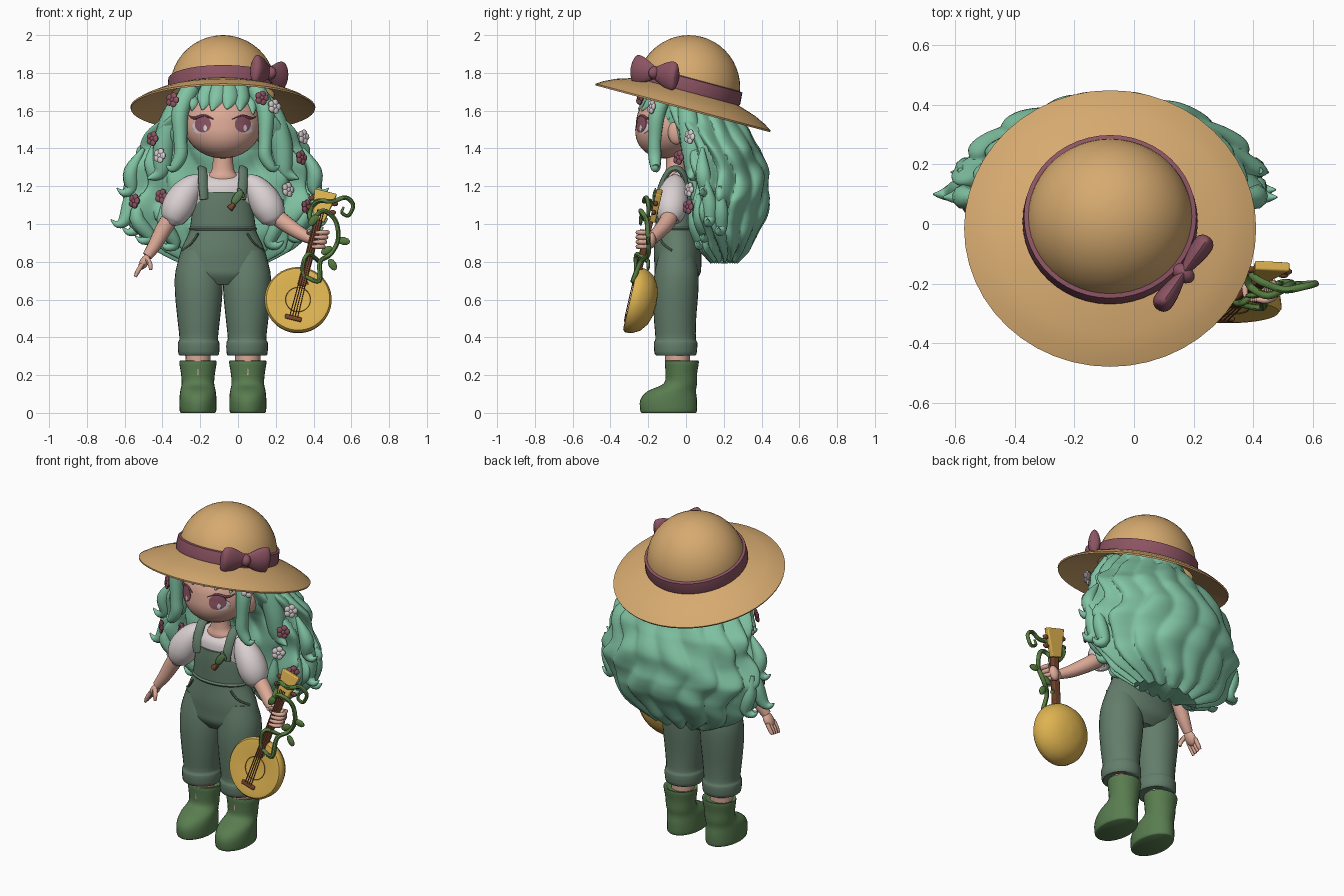
import bpy, bmesh, math
from math import sin, cos, pi, sqrt, radians
from mathutils import Matrix, Vector

if "Cube" in bpy.data.objects:
    bpy.data.objects.remove(bpy.data.objects["Cube"])

CX = -0.08          # body centre line
made = []


def material(name, rgb):
    m = bpy.data.materials.new(name)
    m.use_nodes = True
    m.diffuse_color = (*rgb, 1)
    m.node_tree.nodes["Principled BSDF"].inputs["Base Color"].default_value = (*rgb, 1)
    return m


STRAW = material("straw", (.67, .40, .16))
HAIR = material("mint hair", (.22, .55, .37))
DENIM = material("grey green cloth", (.125, .205, .145))
BOOT = material("boot green", (.10, .205, .08))
SKIN = material("skin", (.72, .40, .31))
WHITE = material("off white", (.70, .63, .64))
WINE = material("wine red", (.265, .088, .125))
GOLD = material("golden wood", (.73, .45, .08))
VINE = material("vine green", (.095, .205, .05))
BROWN = material("dark wood", (.18, .06, .025))


def finish(name, bm, mat, matrix=None):
    bmesh.ops.recalc_face_normals(bm, faces=bm.faces)
    if matrix:
        bm.transform(matrix)
    me = bpy.data.meshes.new(name)
    bm.to_mesh(me)
    bm.free()
    me.materials.append(mat)
    ob = bpy.data.objects.new(name, me)
    bpy.context.collection.objects.link(ob)
    made.append(ob)
    return ob


def skin_rings(name, rings, mat, matrix=None, loop=False):
    bm = bmesh.new()
    vs = [[bm.verts.new(p) for p in r] for r in rings]
    n = len(vs[0])
    for a, b in zip(vs, vs[1:] + ([vs[0]] if loop else [])):
        for i in range(n):
            j = (i + 1) % n
            bm.faces.new((a[i], a[j], b[j], b[i]))
    if not loop:
        bm.faces.new(vs[0])
        bm.faces.new(vs[-1])
    return finish(name, bm, mat, matrix)


def spline(pts, steps):
    """Catmull-Rom through tuples of any length."""
    out = []
    for i in range(len(pts) - 1):
        a, b, c, d = pts[max(i - 1, 0)], pts[i], pts[i + 1], pts[min(i + 2, len(pts) - 1)]
        for s in range(steps):
            t = s / steps
            out.append([q + .5 * t * (r - p + t * (2*p - 5*q + 4*r - w + t * (3*(q - r) + w - p)))
                        for p, q, r, w in zip(a, b, c, d)])
    return out + [list(pts[-1])]


def circle(n):
    return [2 * pi * i / n for i in range(n)]


def loft(name, cx, sections, mat, n=28, steps=3):
    """Stacked ellipses: (z, centre y, radius x, radius y)."""
    skin_rings(name, [[(cx + rx * cos(a), cy + ry * sin(a), z) for a in circle(n)]
                      for z, cy, rx, ry in spline(sections, steps)], mat)


def sweep(name, pts, mat, n=10, steps=5, squash=1, matrix=None):
    """Tube through (x, y, z, radius)."""
    path = spline(pts, steps)
    rings, side = [], Vector((.31, -.9, .2))
    for i, p in enumerate(path):
        t = (Vector(path[min(i + 1, len(path) - 1)][:3]) - Vector(path[max(i - 1, 0)][:3])).normalized()
        side = (side - t * side.dot(t)).normalized()
        other, r = t.cross(side), max(p[3], .002)
        rings.append([Vector(p[:3]) + side * (r * squash * cos(a)) + other * (r * sin(a)) for a in circle(n)])
    skin_rings(name, rings, mat, matrix)


def lathe(name, profile, mat, matrix, n=48, loop=False):
    skin_rings(name, [[(r * cos(a), r * sin(a), h) for a in circle(n)] for r, h in profile], mat, matrix, loop)


def ball(name, loc, radii, mat, rot=Matrix(), seg=20):
    bm = bmesh.new()
    bmesh.ops.create_uvsphere(bm, u_segments=seg, v_segments=seg // 2, radius=1)
    return finish(name, bm, mat, Matrix.Translation(loc) @ rot @ Matrix.Diagonal((*radii, 1)))


def box(name, loc, size, mat, matrix, taper=1):
    bm = bmesh.new()
    bmesh.ops.create_cube(bm, size=1)
    for v in bm.verts:
        if v.co.z > 0:
            v.co.x *= taper
    ob = finish(name, bm, mat, matrix @ Matrix.Translation(loc) @ Matrix.Diagonal((*size, 1)))
    m = ob.modifiers.new("soft edges", "BEVEL")
    m.width, m.segments = .006, 2


# Head, with a slightly forward chin
HC, HR = Vector((CX, -.07, 1.53)), Vector((.207, .195, .183))
head = ball("head", HC, HR, SKIN, seg=40)
for v in head.data.vertices:
    v.co.y -= .22 * max(0, HC.z - v.co.z)


def face_y(x, z):
    q = 1 - ((x - HC.x) / HR.x) ** 2 - ((z - HC.z) / HR.z) ** 2
    return HC.y - HR.y * sqrt(max(q, 0)) - .22 * max(0, HC.z - z)


def face_plate(name, x, z, rx, rz, lift, mat):
    def ring(k, d):
        return [(x + k * rx * cos(a), face_y(x + k * rx * cos(a), z + k * rz * sin(a)) - d, z + k * rz * sin(a))
                for a in circle(20)]
    skin_rings(name, [ring(1, 0), ring(1, lift), ring(.7, lift), ring(.4, lift), ring(.1, lift)], mat)


for s, side in ((-1, "right"), (1, "left")):
    face_plate(side + "_eye_white", CX + s * .118, 1.512, .046, .034, .003, WHITE)
    face_plate(side + "_iris", CX + s * .106, 1.528, .043, .044, .005, WINE)
    face_plate(side + "_eye_glint", CX + s * .106 + .012, 1.508, .009, .016, .007, WHITE)
    sweep(side + "_lashes", [(CX + s * d, face_y(CX + s * d, z) - .003, z, r) for d, z, r in
          ((.05, 1.555, .003), (.10, 1.574, .007), (.15, 1.56, .008), (.178, 1.572, .002))], WINE, 6)
    ball(side + "_ear", (CX + s * .205, -.05, 1.485), (.028, .046, .065), SKIN)

# Long wavy hair: rows of z, centre y, radius x, radius y
ROWS = [(.82, .20, .22, .07), (.88, .205, .36, .13), (.95, .215, .43, .165), (1.03, .225, .485, .195),
        (1.14, .23, .515, .215), (1.27, .22, .475, .215), (1.4, .19, .44, .205), (1.5, .13, .375, .2),
        (1.61, .045, .27, .195), (1.70, .01, .2, .17)]


def hair_point(a, z):
    z = min(max(z, ROWS[0][0]), ROWS[-1][0])
    lo, hi = next(p for p in zip(ROWS, ROWS[1:]) if z <= p[1][0])
    t = (z - lo[0]) / (hi[0] - lo[0])
    cy, rx, ry = [p + (q - p) * t for p, q in zip(lo[1:], hi[1:])]
    strand = abs(sin(8 * a + .8 * sin(14 * z)))
    k = .94 + .085 * strand + .04 * sin(27 * z + 2.5 * sin(3 * a)) * min(1, (1.72 - z) / .2)
    dx = rx * k * cos(a)
    drop = .03 * strand * max(0, 1.1 - z) / .28
    return Vector((CX + dx, cy + ry * k * sin(a) - .36 * dx * dx, z - drop))


skin_rings("hair_mass", [[hair_point(a, .82 + .88 * i / 50) for a in circle(176)] for i in range(51)], HAIR)
ball("hair_cap", (CX, .015, 1.58), (.24, .225, .21), HAIR, seg=32)
# Curled ends on the outer sides only
for s, side in ((-1, "right"), (1, "left")):
    for i, (a, z) in enumerate(((-.9, .93), (-.45, .96), (-.1, 1.04), (.2, 1.0), (-.2, 1.2))):
        a = a if s > 0 else pi - a
        p, q, r = hair_point(a, z + .2), hair_point(a, z + .08), hair_point(a, z)
        sweep("%s_curl_%d" % (side, i), [(*p, .01), (*q, .04), (*(r + Vector((s * .005, 0, -.01))), .035),
              (*(r + Vector((s * .045, -.01, -.035))), .02), (*(r + Vector((s * .08, -.01, -.01))), .003)], HAIR, 10, 4)

# Fringe and the locks beside the face
for i, (root, mid, tip, z) in enumerate(((-.13, -.185, -.205, 1.56), (-.09, -.14, -.165, 1.60), (-.05, -.085, -.11, 1.605),
                                         (-.01, -.025, -.06, 1.60), (.03, .035, .02, 1.61), (.08, .09, .09, 1.60),
                                         (.11, .145, .16, 1.58), (.14, .185, .205, 1.55))):
    sweep("fringe_%d" % i, [(CX + root, -.12, 1.765, .045), (CX + mid, face_y(CX + mid, 1.665) + .015, 1.675, .052),
          (CX + (mid + tip) / 2, face_y(CX + mid, 1.64) + .005, 1.635, .035),
          (CX + tip, face_y(CX + tip, z) - .008, z, .004)], HAIR, 10, 6, .75)
for s, side in ((-1, "right"), (1, "left")):
    sweep(side + "_face_lock", [(CX + s * d, y, z, r) for d, y, z, r in
          ((.17, -.10, 1.72, .05), (.225, -.15, 1.60, .046), (.225, -.165, 1.45, .036), (.225, -.165, 1.36, .036),
           (.265, -.16, 1.295, .024), (.30, -.15, 1.31, .004))], HAIR)
    sweep(side + "_swept_lock", [(CX + s * d, y, z, r) for d, y, z, r in
          ((.20, .0, 1.68, .04), (.27, .01, 1.57, .055), (.31, .03, 1.42, .06), (.33, .04, 1.28, .045),
           (.40, .02, 1.24, .004))], HAIR)


# Blossoms in the hair
def blossom(i, p, mat):
    n = Vector((.7 * (p.x - CX), -.3, .05)).normalized()
    turn = n.to_track_quat('Z', 'Y').to_matrix().to_4x4()
    for k, a in enumerate(circle(5)):
        ball("blossom_%d_petal_%d" % (i, k), p + turn @ Vector((.021 * cos(a), .021 * sin(a), .014)),
             (.02, .02, .01), mat, turn, 10)
    ball("blossom_%d_heart" % i, p + turn @ Vector((0, 0, .018)), (.014, .014, .009), mat, turn, 8)


for i, (x, z, mat) in enumerate(((-.54, 1.12, WINE), (.30, 1.35, WINE), (-.48, 1.45, WINE), (-.41, 1.36, WHITE),
                                 (-.43, 1.145, WINE), (.28, 1.18, WHITE), (.31, 1.46, WHITE), (.34, 1.09, WINE))):
    near = min(ROWS, key=lambda r: abs(r[0] - z))
    p = hair_point(-math.acos(max(-1, min(1, (x - CX) / near[2]))), z)
    p.y -= .012 + .05 * (z > 1.3)
    blossom(i, p, mat)
for i, (x, y, z, mat) in enumerate(((.12, -.23, 1.665, WINE), (-.34, -.19, 1.655, WINE), (.185, -.17, 1.62, WHITE))):
    blossom(8 + i, Vector((x, y, z)), mat)

# Sun hat, tilted back, with ribbon and bow
HAT = (Matrix.Translation((CX, .012, 1.72)) @ Matrix.Rotation(radians(-15), 4, 'X')
       @ Matrix.Diagonal((1, .98, 1, 1)))
arc = [pi / 2 * i / 12 for i in range(13)]
profile = [(max(.28 * sin(t), .002), .28 * cos(t)) for t in arc]
profile += [(.287, -.02), (.39, -.052), (.45, -.08), (.49, -.105), (.487, -.114), (.39, -.07), (.272, -.036)]
profile += [(max(.265 * sin(t), .002), .265 * cos(t)) for t in reversed(arc)]
lathe("sun_hat", profile, STRAW, HAT)
lathe("hat_ribbon", [(.27, -.02), (.291, -.02), (.294, -.01), (.289, .05), (.27, .055)], WINE, HAT, loop=True)
BOW = Matrix.Translation((.165, -.165, 1.80)) @ Matrix.Rotation(radians(55), 4, 'Z') @ Matrix.Rotation(radians(9), 4, 'Y')
for s, side in ((-1, "right"), (1, "left")):
    rings = [[(s * d, h * .5 * cos(a), h * sin(a) * (1 - .12 * cos(2 * a))) for a in circle(20)]
             for d, h in spline(((.0, .03), (.03, .042), (.08, .064), (.125, .068), (.143, .045)), 3)]
    skin_rings(side + "_bow_loop", rings, WINE, BOW)
ball("bow_knot", BOW.translation, (.03, .042, .036), WINE, BOW.to_3x3().to_4x4())

# Neck, blouse and dungarees
loft("neck", CX, [(1.2, -.055, .08, .055), (1.25, -.055, .082, .062), (1.29, -.055, .058, .052), (1.4, -.055, .05, .05)], SKIN)
loft("blouse", CX, [(1.0, -.055, .15, .09), (1.12, -.055, .16, .094), (1.2, -.055, .165, .088),
                    (1.235, -.05, .145, .07), (1.275, -.03, .085, .035)], WHITE)
loft("dungarees_body", CX, [(.68, -.05, .14, .08), (.73, -.045, .225, .118), (.78, -.043, .24, .124), (.86, -.045, .222, .125),
                            (.95, -.05, .182, .112), (.98, -.052, .174, .108), (1.06, -.055, .163, .107),
                            (1.12, -.058, .148, .104), (1.17, -.06, .128, .099)], DENIM, 36)
loft("waist_seam", CX, [(.965, -.052, .172, .109), (.975, -.052, .181, .116), (.985, -.052, .172, .109)], DENIM, 36)
# Little trowel hooked on the bib
ball("trowel_blade", (-.005, -.168, 1.14), (.021, .009, .045), BOOT, Matrix.Rotation(radians(35), 4, 'Y'))
ball("trowel_leaf", (.015, -.162, 1.165), (.013, .008, .03), BOOT, Matrix.Rotation(radians(-35), 4, 'Y'), 12)
sweep("trowel_handle", [(-.02, -.173, 1.105, .012), (-.045, -.175, 1.08, .018)], BROWN, 8)

for s, side in ((-1, "right"), (1, "left")):
    sweep(side + "_strap", [(CX + s * d, y, z, .026) for d, y, z in
          ((.098, -.142, 1.13), (.105, -.133, 1.20), (.108, -.085, 1.285), (.108, -.02, 1.275), (.085, .03, 1.12))], DENIM, squash=.5)
    sweep(side + "_pocket_edge", [(CX + s * .13, -.142, .95, .006), (CX + s * .165, -.125, .90, .006),
                                  (CX + s * .215, -.075, .86, .006)], DENIM, 6)
    # Trouser leg with turned-up cuff, ankle and boot
    loft(side + "_trouser_leg", CX + s * .128, [(.305, -.055, .09, .09), (.31, -.055, .107, .11), (.37, -.055, .11, .115),
         (.395, -.055, .102, .107), (.5, -.058, .113, .112), (.64, -.055, .126, .12), (.75, -.05, .123, .115),
         (.86, -.05, .09, .09)], DENIM)
    loft(side + "_ankle", CX + s * .132, [(.2, -.045, .066, .064), (.36, -.045, .068, .068)], SKIN, 16)
    loft(side + "_boot", CX + s * .132, [(0, -.092, .09, .143), (.012, -.092, .097, .15), (.07, -.092, .098, .15),
         (.115, -.075, .094, .128), (.155, -.03, .086, .088), (.21, -.025, .09, .084), (.268, -.022, .099, .09),
         (.276, -.022, .09, .082), (.26, -.022, .07, .064)], BOOT)
    # Puffed sleeve
    sweep(side + "_sleeve", [(CX + s * d, y, z, r) for d, y, z, r in
          ((.12, -.055, 1.24, .03), (.16, -.06, 1.205, .062), (.21, -.072, 1.14, .083), (.245, -.08, 1.075, .083),
           (.265, -.085, 1.02, .06), (.268, -.085, 1.012, .03))], WHITE, 20)

# Right arm, hanging free
sweep("right_arm", [(-.34, -.08, 1.06, .045), (-.39, -.08, .98, .044), (-.44, -.09, .89, .036), (-.48, -.10, .83, .027)], SKIN, 14)
ball("right_palm", (-.495, -.10, .80), (.024, .036, .047), SKIN, Matrix.Rotation(radians(32), 4, 'Y'))
for k in range(4):
    y = -.13 + .02 * k
    sweep("right_finger_%d" % k, [(-.505, y, .79, .012), (-.53, y, .75, .012), (-.543, y, .72 + .004 * k, .008)], SKIN, 8)
sweep("right_thumb", [(-.48, -.125, .815, .014), (-.465, -.145, .785, .013), (-.462, -.15, .757, .008)], SKIN, 8)

# Left arm, gripping the instrument
sweep("left_arm", [(.18, -.08, 1.06, .045), (.24, -.10, 1.01, .044), (.33, -.15, .95, .036), (.40, -.18, .915, .027)], SKIN, 14)
ball("left_palm", (.43, -.185, .915), (.03, .026, .045), SKIN, Matrix.Rotation(radians(15), 4, 'Y'))
for k in range(4):
    z, x = .88 + .025 * k, .007 * k
    sweep("left_finger_%d" % k, [(.44 + x, -.19, z, .013), (.452 + x, -.235, z, .013), (.425 + x, -.255, z, .012),
                                 (.39 + x, -.253, z, .008)], SKIN, 8)
sweep("left_thumb", [(.41, -.19, .94, .014), (.375, -.21, .955, .012), (.375, -.245, .965, .008)], SKIN, 8)

# Round-bodied string instrument
LUTE = Matrix.Translation((.318, -.287, .60)) @ Matrix.Rotation(radians(-13), 4, 'X') @ Matrix.Rotation(radians(14), 4, 'Y')
FACE = LUTE @ Matrix.Rotation(radians(-90), 4, 'X')
lathe("instrument_bowl", [(.002, .006), (.06, .002), (.15, -.01), (.168, -.008), (.178, .006), (.174, .04),
                          (.152, .08), (.11, .112), (.06, .128), (.002, .133)], GOLD, FACE, 40)
lathe("sound_hole_rim", [(.064, .003), (.066, -.002), (.068, .003), (.066, .008)], BROWN, FACE, 32, True)
box("bridge", (0, -.006, -.105), (.09, .02, .024), BROWN, LUTE)
box("instrument_neck", (0, .002, .26), (.044, .032, .37), BROWN, LUTE)
box("headstock", (0, .014, .525), (.064, .032, .165), GOLD, LUTE, 1.9)
for k in range(4):
    x = -.0165 + .011 * k
    sweep("string_%d" % k, [(x * 1.3, -.014, -.105, .0025), (x, -.015, .2, .0025), (x, -.014, .5, .0025)], BROWN, 5, 2, matrix=LUTE)
for s in (-1, 1):
    for z in (.505, .555):
        ball("tuning_peg", LUTE @ Vector((s * .062, .01, z)), (.02, .012, .014), BROWN, seg=10)

# Leafy vine around the neck
sweep("vine", [(.36, -.27, .72, .010), (.43, -.28, .70, .013), (.435, -.24, .80, .013), (.49, -.20, .84, .013),
      (.53, -.20, .92, .013), (.515, -.21, 1.02, .013), (.45, -.24, 1.07, .013), (.39, -.21, 1.02, .013),
      (.38, -.16, 1.06, .013), (.42, -.19, 1.12, .013), (.50, -.22, 1.12, .013), (.57, -.21, 1.14, .012),
      (.61, -.20, 1.10, .011), (.585, -.20, 1.045, .010), (.55, -.20, 1.06, .009), (.56, -.20, 1.09, .006)], VINE, 8)
sweep("lower_vine", [(.43, -.20, .80, .012), (.37, -.26, .84, .012), (.34, -.265, .76, .010), (.37, -.27, .68, .004)], VINE, 8)
for i, (x, y, z, turn) in enumerate(((.56, -.2, .91, 10), (.50, -.2, .785, 60), (.40, -.24, 1.02, -50), (.47, -.2, .86, -30))):
    ball("vine_leaf_%d" % i, (x, y, z), (.036, .01, .021), VINE, Matrix.Rotation(radians(turn), 4, 'Y'), 10)

# Smooth shading that keeps hard edges
bpy.ops.object.select_all(action='DESELECT')
for ob in made:
    ob.select_set(True)
bpy.context.view_layer.objects.active = made[0]
bpy.ops.object.shade_smooth_by_angle(angle=radians(45))
